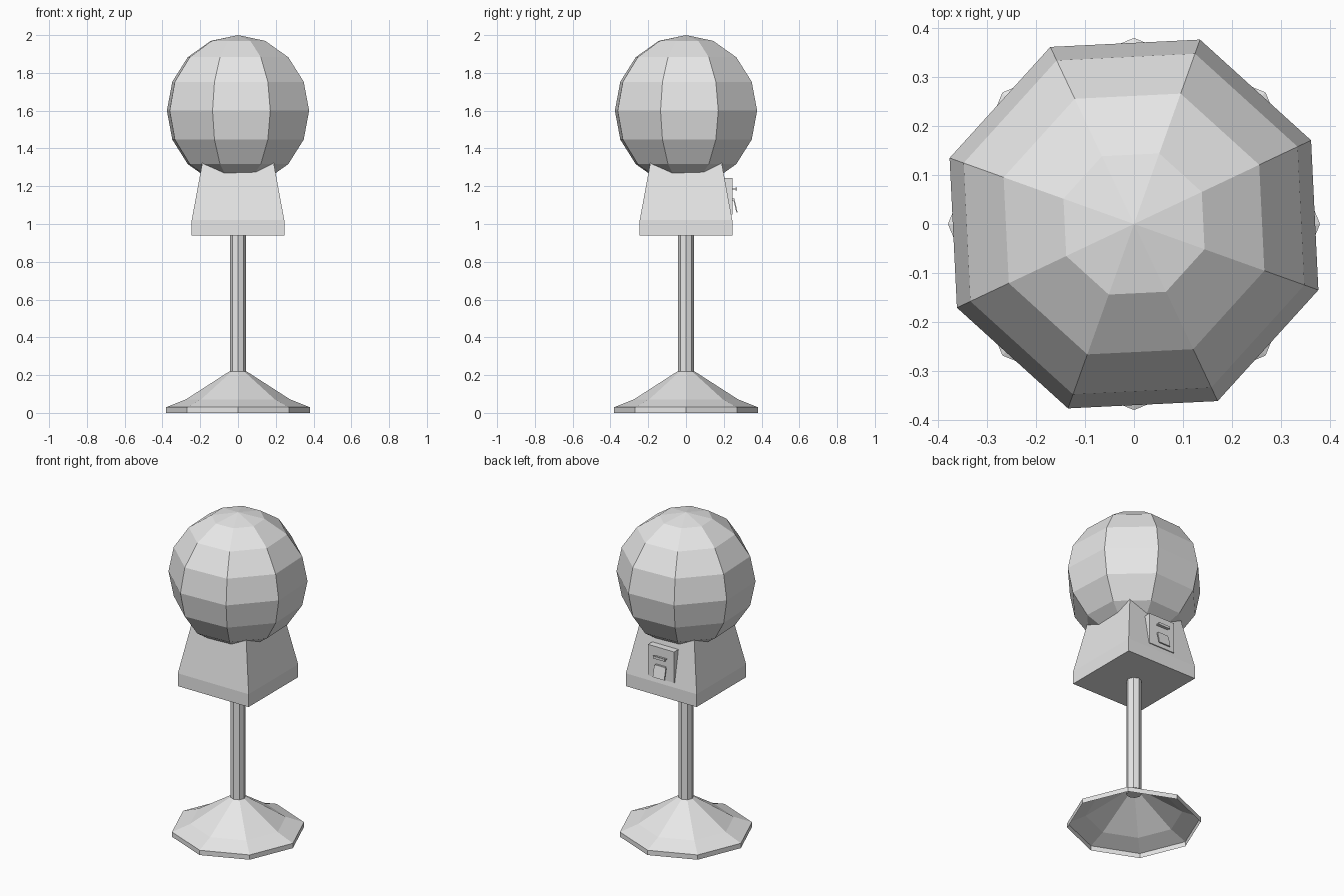
import bpy
import bmesh
from math import cos, sin, pi, radians, sqrt
from mathutils import Matrix

if "Cube" in bpy.data.objects:
    bpy.data.objects.remove(bpy.data.objects["Cube"], do_unlink=True)

grey = bpy.data.materials.new("light grey")
grey.use_nodes = True
grey.diffuse_color = (0.8, 0.8, 0.8, 1)
grey.node_tree.nodes["Principled BSDF"].inputs["Base Color"].default_value = (0.8, 0.8, 0.8, 1)


def finish(name, bm, outward=True):
    if outward:
        bmesh.ops.recalc_face_normals(bm, faces=bm.faces)
    mesh = bpy.data.meshes.new(name)
    bm.to_mesh(mesh)
    bm.free()
    mesh.materials.append(grey)
    obj = bpy.data.objects.new(name, mesh)
    bpy.context.collection.objects.link(obj)
    return obj


def stack(name, profile, sides, turn=0, bottom=True):
    """Join regular rings of (radius, height) into a faceted solid."""
    bm = bmesh.new()
    rings = [[bm.verts.new((r * cos(turn + 2 * pi * i / sides),
                            r * sin(turn + 2 * pi * i / sides), z))
              for i in range(sides)] for r, z in profile]
    for low, high in zip(rings, rings[1:]):
        for i in range(sides):
            j = (i + 1) % sides
            bm.faces.new((low[i], low[j], high[j], high[i]))
    bm.faces.new(rings[-1])
    if bottom:
        bm.faces.new(rings[0][::-1])
    return finish(name, bm, outward=bottom)


def extrude_side(name, outline, half_width):
    """Extrude a closed (y, z) outline symmetrically across x."""
    bm = bmesh.new()
    ends = [[bm.verts.new((x, y, z)) for y, z in outline]
            for x in (-half_width, half_width)]
    for end in ends:
        bm.faces.new(end)
    for i in range(len(outline)):
        j = (i + 1) % len(outline)
        bm.faces.new((ends[0][i], ends[0][j], ends[1][j], ends[1][i]))
    return finish(name, bm)


# Hollow eight-sided foot and pole
stack("foot", [(0.38, 0), (0.38, 0.03), (0.275, 0.072), (0.045, 0.22)], 8, bottom=False)
stack("pole", [(0.043, 0.2), (0.043, 0.95)], 8)

# Square tapered housing
corner = sqrt(2)
stack("housing", [(0.245 * corner, 0.94), (0.245 * corner, 1.02),
                  (0.185 * corner, 1.345)], 4, turn=pi / 4)

# Faceted globe
bm = bmesh.new()
bmesh.ops.create_uvsphere(bm, u_segments=8, v_segments=8, radius=0.4,
                          matrix=Matrix.Translation((0, 0, 1.6)) @ Matrix.Rotation(radians(25.3), 4, "Z"))
finish("globe", bm)

# Coin panel on the back
extrude_side("coin_panel", [(0.19, 1.05), (0.246, 1.05), (0.246, 1.243), (0.19, 1.243)], 0.09)

# Coin slide with a raised lip
extrude_side("coin_slide", [(0.24, 1.182), (0.262, 1.182), (0.262, 1.178), (0.27, 1.178),
                            (0.27, 1.193), (0.262, 1.193), (0.262, 1.188), (0.24, 1.188)], 0.04)

# Dispensing flap and its hinge
extrude_side("flap", [(0.25, 1.13), (0.257, 1.13), (0.273, 1.062), (0.267, 1.06)], 0.04)
extrude_side("flap_hinge", [(0.24, 1.122), (0.257, 1.122), (0.257, 1.136), (0.24, 1.136)], 0.035)
